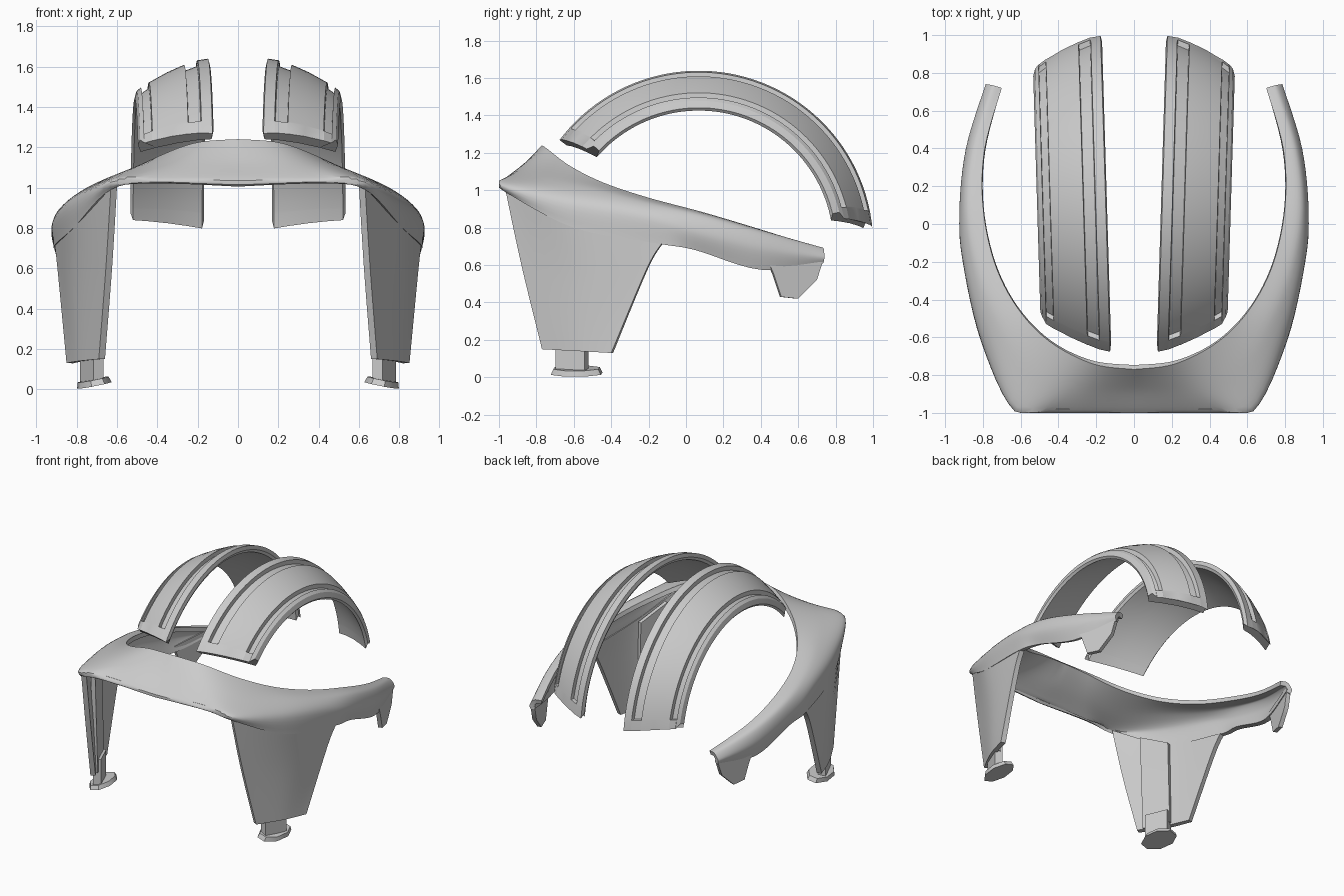
import bpy, bmesh
from math import sin, cos, radians
from mathutils import Vector, Matrix, Euler

if "Cube" in bpy.data.objects:
    bpy.data.objects.remove(bpy.data.objects["Cube"], do_unlink=True)

grey = bpy.data.materials.new("light grey")
grey.use_nodes = True
COLOUR = (0.6, 0.6, 0.6, 1)
grey.diffuse_color = COLOUR
grey.node_tree.nodes["Principled BSDF"].inputs["Base Color"].default_value = COLOUR


def finish(name, bm, thickness=0, closed=False):
    """Turn a left half into a mirrored, thickened and shaded object."""
    if closed:
        bmesh.ops.recalc_face_normals(bm, faces=bm.faces[:])
    mesh = bpy.data.meshes.new(name)
    bm.to_mesh(mesh)
    bm.free()
    mesh.materials.append(grey)
    ob = bpy.data.objects.new(name, mesh)
    bpy.context.collection.objects.link(ob)
    mirror = ob.modifiers.new("mirror", 'MIRROR')
    mirror.use_clip = True
    if thickness:
        solid = ob.modifiers.new("thickness", 'SOLIDIFY')
        solid.thickness = thickness
        solid.offset = -1
    bpy.ops.object.select_all(action='DESELECT')
    ob.select_set(True)
    bpy.context.view_layer.objects.active = ob
    bpy.ops.object.convert(target='MESH')
    bpy.ops.object.shade_smooth_by_angle(angle=radians(32))
    return ob


def spline(points, steps):
    """Smooth curve through the points."""
    p = [Vector(q) for q in points]
    p = [p[0]] + p + [p[-1]]
    out = []
    for i in range(1, len(p) - 2):
        a, b, c, d = p[i - 1:i + 3]
        for k in range(steps):
            t = k / steps
            out.append((2 * b + (c - a) * t + (2 * a - 5 * b + 4 * c - d) * t * t
                        + (3 * b - a - 3 * c + d) * t ** 3) / 2)
    out.append(p[-2])
    return out


def sheet(name, stations, thickness, steps=6):
    """Smooth sheet lofted over stations, each listed from top to bottom."""
    rails = [spline(rail, steps) for rail in zip(*stations)]
    grid = [spline(section, steps) for section in zip(*rails)]
    bm = bmesh.new()
    rows = [[bm.verts.new((v.x, max(v.y, -1), v.z)) for v in row] for row in grid]
    for r, s in zip(rows, rows[1:]):
        for j in range(len(r) - 1):
            bm.faces.new((r[j], r[j + 1], s[j + 1], s[j]))
    return finish(name, bm, thickness)


def prism(name, sides, loc, size, rot, taper=1):
    """Tapered prism of the given size."""
    bm = bmesh.new()
    turn = Matrix.Rotation(radians(180 / sides), 4, 'Z')
    r = 0.5 / cos(radians(180 / sides))
    bmesh.ops.create_cone(bm, cap_ends=True, segments=sides, radius1=r,
                          radius2=r * taper, depth=1, matrix=turn)
    place = Matrix.LocRotScale(Vector(loc), Euler(rot), Vector(size))
    bmesh.ops.transform(bm, matrix=place, verts=bm.verts[:])
    return finish(name, bm, closed=True)


# Brow band: rim, shoulder, crest and lower edge, from front centre to rear tip
sheet("brow_band", [
    [(0, -.77, 1.24), (0, -.88, 1.13), (0, -1, 1.035), (0, -.985, 1.005)],
    [(.22, -.74, 1.22), (.28, -.87, 1.13), (.4, -.995, 1.04), (.4, -.98, 1.02)],
    [(.45, -.62, 1.13), (.55, -.82, 1.08), (.625, -.985, 1.035), (.63, -.965, .99)],
    [(.62, -.44, 1.04), (.73, -.52, 1.01), (.8, -.62, .94), (.815, -.6, .8)],
    [(.74, -.2, .96), (.84, -.22, .935), (.9, -.22, .86), (.908, -.15, .715)],
    [(.8, .1, .88), (.89, .08, .865), (.925, .05, .78), (.9, .05, .68)],
    [(.79, .4, .79), (.86, .4, .775), (.89, .4, .69), (.865, .4, .575)],
    [(.7, .72, .69), (.75, .735, .69), (.785, .74, .645), (.775, .735, .61)],
], .032)

# Side legs hanging from the band
sheet("side_legs", [
    [(.63, -.965, 1), (.655, -.88, .6), (.69, -.77, .15)],
    [(.815, -.6, .8), (.815, -.55, .52), (.79, -.58, .14)],
    [(.908, -.13, .715), (.893, -.21, .58), (.85, -.4, .13)],
], .035)

# Ribs on the inside of the legs
sheet("leg_ribs", [
    [(.7, -.75, .88), (.7, -.72, .15)],
    [(.78, -.55, .78), (.78, -.53, .15)],
], .03)

# Feet
prism("foot_posts", 4, (.725, -.61, .14), (.055, .17, .2), (0, 0, radians(-23)))
prism("foot_plates", 8, (.715, -.585, .034), (.16, .27, .03), (0, .2, radians(-8)), .9)

# Rear tabs under the band tips
bm = bmesh.new()
outline = [(.44, .62), (.47, .55), (.51, .43), (.6, .42), (.66, .48),
           (.7, .52), (.735, .63), (.72, .66)]
bm.faces.new([bm.verts.new((.865 - .29 * (y - .44), y, z)) for y, z in outline])
finish("rear_tabs", bm, .03)

# Arched pads: section as (x, radius, groove depth), swept round an arc
GROOVE = .03
section = [(.14, .905, 0), (.147, .933, 0), (.2, .925, 0), (.203, .925, GROOVE),
           (.262, .903, GROOVE), (.265, .903, 0), (.35, .865, 0), (.44, .815, 0),
           (.442, .815, GROOVE), (.478, .79, GROOVE), (.48, .79, 0), (.5, .772, 0),
           (.51, .735, 0), (.497, .72, 0), (.42, .765, 0), (.32, .818, 0),
           (.22, .862, 0), (.15, .885, 0)]
END = .035
STEPS = 44
stops = [0, .012, END]
stops += [END + .003 + (1 - 2 * END - .006) * i / STEPS for i in range(STEPS + 1)]
stops += [1 - END, 1 - .012, 1]
bm = bmesh.new()
rings = []
for t in stops:
    ring = []
    for x, r, depth in section:
        across = (x - .14) / .37
        pull = 2.5 if x < .146 or x > .499 else 0
        start, stop = 143 - 4 * across - pull, 5.8 + 5 * across + pull
        a = radians(start + (stop - start) * t)
        if END < t < 1 - END:
            r -= depth
        y = .068 + r * cos(a)
        ring.append(bm.verts.new((x + .03 * y, y, .706 + r * sin(a))))
    rings.append(ring)
n = len(section)
for r, s in zip(rings, rings[1:]):
    for j in range(n):
        k = (j + 1) % n
        bm.faces.new((r[j], r[k], s[k], s[j]))
bm.faces.new(rings[0])
bm.faces.new(rings[-1])
finish("arched_pads", bm, closed=True)
